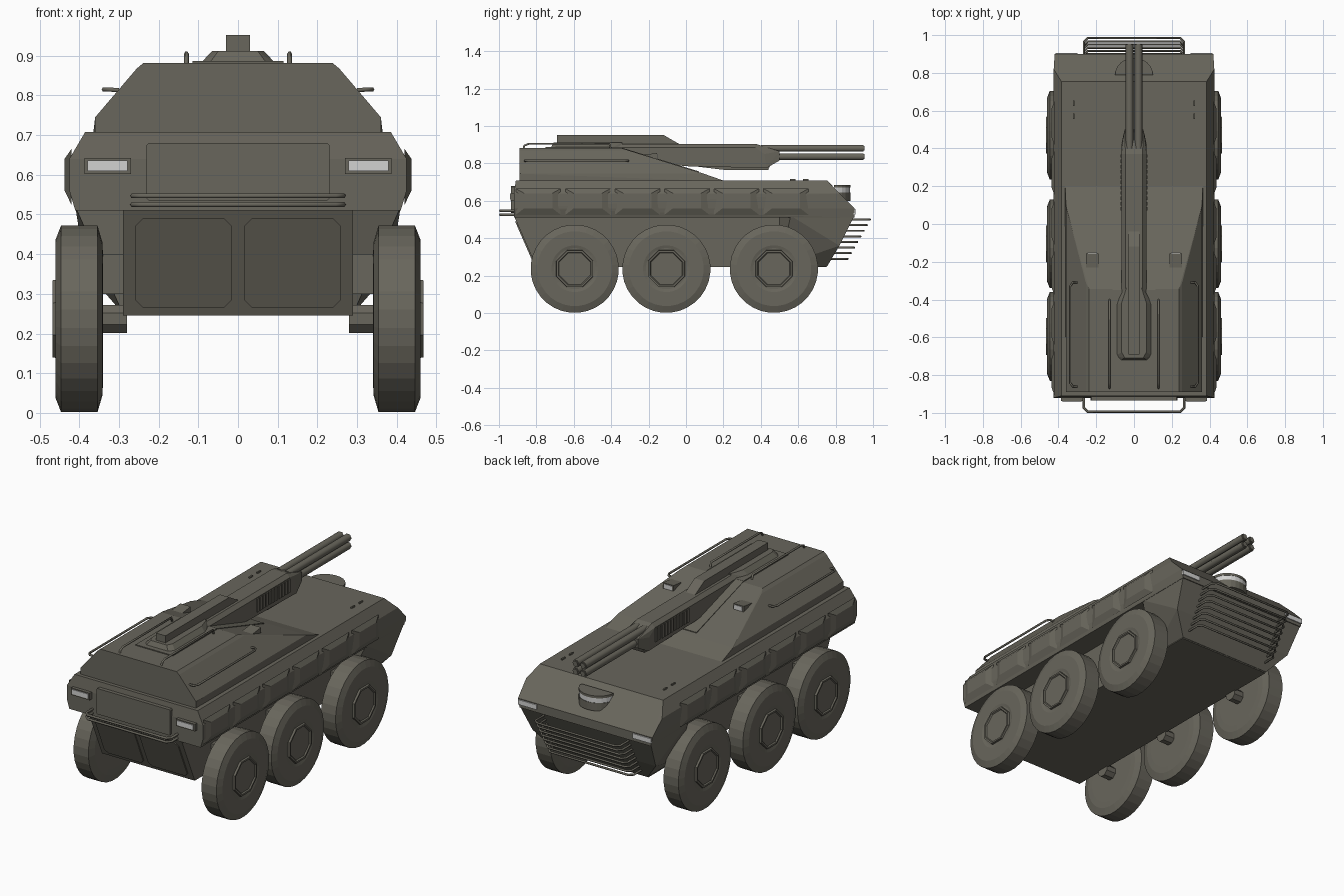
import bpy, bmesh, math
from mathutils import Matrix, Vector

cube = bpy.data.objects.get("Cube")
if cube:
    bpy.data.objects.remove(cube, do_unlink=True)


def material(name, rgb):
    m = bpy.data.materials.new(name)
    m.use_nodes = True
    m.diffuse_color = (*rgb, 1)
    m.node_tree.nodes["Principled BSDF"].inputs["Base Color"].default_value = (*rgb, 1)
    return m


ARMOUR = material("olive grey armour", (0.14, 0.133, 0.107))
LAMP = material("pale lamp glass", (0.65, 0.65, 0.64))


def finish(name, bm, mat=ARMOUR):
    bmesh.ops.recalc_face_normals(bm, faces=bm.faces)
    mesh = bpy.data.meshes.new(name)
    bm.to_mesh(mesh)
    bm.free()
    mesh.materials.append(mat)
    ob = bpy.data.objects.new(name, mesh)
    bpy.context.collection.objects.link(ob)
    return ob


def hull(name, points, mirror=False, mat=ARMOUR):
    """Convex solid around points, optionally mirrored in x."""
    bm = bmesh.new()
    for x, y, z in points:
        bm.verts.new((x, y, z))
        if mirror:
            bm.verts.new((-x, y, z))
    res = bmesh.ops.convex_hull(bm, input=bm.verts)
    junk = [g for g in res["geom_interior"] if isinstance(g, bmesh.types.BMVert)]
    bmesh.ops.delete(bm, geom=junk, context="VERTS")
    bmesh.ops.dissolve_limit(bm, angle_limit=0.01, verts=bm.verts, edges=bm.edges)
    return finish(name, bm, mat)


def box(name, xs, ys, zs, mat=ARMOUR):
    return hull(name, [(x, y, z) for x in xs for y in ys for z in zs], mat=mat)


def turned(name, profile, centre, segments, side):
    """Solid turned about the x axis from (x, radius) pairs."""
    bm = bmesh.new()
    rings = []
    for x, r in profile:
        rings.append([bm.verts.new((side * (centre[0] + x),
                                    centre[1] + r * math.cos((i + .5) * math.tau / segments),
                                    centre[2] + r * math.sin((i + .5) * math.tau / segments)))
                      for i in range(segments)])
    for a, b in zip(rings, rings[1:]):
        for i in range(segments):
            j = (i + 1) % segments
            bm.faces.new((a[i], a[j], b[j], b[i]))
    bm.faces.new(rings[0])
    bm.faces.new(rings[-1])
    return finish(name, bm)


def tube(name, points, radius):
    """Round bar along a path."""
    cu = bpy.data.curves.new(name, "CURVE")
    cu.dimensions = "3D"
    cu.bevel_depth, cu.bevel_resolution, cu.use_fill_caps = radius, 1, True
    sp = cu.splines.new("POLY")
    sp.points.add(len(points) - 1)
    for p, co in zip(sp.points, points):
        p.co = (*co, 1)
    tmp = bpy.data.objects.new(name, cu)
    mesh = bpy.data.meshes.new_from_object(tmp)
    bpy.data.objects.remove(tmp)
    mesh.materials.clear()
    mesh.materials.append(ARMOUR)
    ob = bpy.data.objects.new(name, mesh)
    bpy.context.collection.objects.link(ob)


def u_bar(name, y0, y1, z, half, radius):
    c = 0.02 if y1 > y0 else -0.02
    tube(name, [(-half, y0, z), (-half, y1 - c, z), (-half + .02, y1, z),
                (half - .02, y1, z), (half, y1 - c, z), (half, y0, z)], radius)


# Lower hull with sloped ends, and the widened nose
hull("lower_hull", [(.29, -.92, .52), (.29, -.80, .245), (.29, .75, .245), (.29, .9, .52)], True)
hull("nose_lower", [(.41, .56, .52), (.41, .9, .52), (.385, .82, .36),
                    (.29, .755, .25), (.29, .5, .25), (.29, .5, .52)], True)

# Wide upper hull
hull("upper_hull", [(.41, -.92, .51), (.425, -.92, .56), (.425, -.92, .64), (.385, -.91, .708),
                    (.41, .9, .51), (.42, .9, .56), (.425, .82, .64), (.385, .755, .708)], True)

# Lower plate panels, following the end slope
slope = .12 / .275
for s, side in ((1, "left"), (-1, "right")):
    pts = []
    for x, z in ((.015, .285), (.035, .265), (.24, .265), (.26, .285),
                 (.26, .47), (.24, .49), (.035, .49), (.015, .47)):
        y = -.92 + (.52 - z) * slope
        pts += [(s * x, y - .007, z), (s * x, y + .02, z)]
    hull(side + "_lower_panel", pts)

# End panel, lamps and bumper bars
hull("end_panel", [(x, y, z) for x, z in ((.23, .54), (.23, .675), (.225, .68), (.225, .535))
                   for y in (-.935, -.91)], True)
for s, side in ((1, "left"), (-1, "right")):
    box(side + "_lamp_frame", (s * .27, s * .387), (-.938, -.91), (.602, .642))
    box(side + "_lamp", (s * .278, s * .379), (-.942, -.935), (.61, .636), LAMP)
    box(side + "_nose_lamp", (s * .3, s * .415), (.895, .906), (.528, .555), LAMP)
for z in (.525, .547):
    u_bar("bumper_bar", -.9, -.993, z, .265, .007)

# Stacked nose guard bars
for i in range(8):
    z = .5 - i * .03
    y = .89 - (.51 - z) * .57
    u_bar("nose_guard_bar", y, y + .1, z, .265, .006)

# Wheels, hubs, axles and side armour
for s, side in ((1, "left"), (-1, "right")):
    for y in (-.595, -.105, .47):
        c = (.34, y, .237)
        turned(side + "_wheel", [(.0, .16), (.002, .195), (.014, .236), (.106, .236),
                                 (.12, .2), (.12, .125), (.116, .11)], c, 32, s)
        turned(side + "_hub", [(.1, .11), (.127, .105), (.127, .095), (.12, .09)], c, 8, s)
        turned(side + "_axle", [(-.06, .038), (.01, .038)], c, 8, s)
        box(side + "_axle_mount", (s * .28, s * .34), (y - .06, y + .06), (.3, .4))
    for i in range(6):
        y = -.79 + i * .265
        hull(side + "_armour_bulge",
             [(s * .42, y + d, z) for d in (-.12, .12) for z in (.525, .665)] +
             [(s * .437, y + d, z) for d in (-.075, .075) for z in (.56, .64)])

# Raised superstructure with a long wedge towards the nose
hull("superstructure", [(.36, -.89, .7), (.36, -.89, .745), (.255, -.89, .868), (.238, -.89, .882),
                        (.238, -.345, .882), (.255, -.31, .868), (.36, .095, .745),
                        (.365, .215, .703)], True)
box("gun_bed", (-.115, .115), (-.75, -.35), (.87, .887))
hull("gun_bed_slope", [(.115, -.35, .86), (.115, -.35, .886), (.115, .07, .757), (.115, .07, .74)], True)

# Rails, sights and deck handles
for s, side in ((1, "left"), (-1, "right")):
    tube(side + "_side_rail", [(s * .3, -.31, .813), (s * .325, -.31, .815), (s * .338, -.33, .815),
                               (s * .338, -.84, .815), (s * .325, -.86, .815), (s * .3, -.86, .813)], .006)
    tube(side + "_roof_rail", [(s * .13, -.4, .87), (s * .13, -.41, .905), (s * .13, -.84, .905),
                               (s * .13, -.865, .895), (s * .13, -.87, .87)], .006)
    hull(side + "_sight", [(s * x, y, z) for x in (.187, .253)
                           for y, z in ((-.24, .8), (-.24, .845), (-.155, .855), (-.155, .78))])
    box(side + "_sight_glass", (s * .195, s * .245), (-.157, -.152), (.825, .85), LAMP)
    for y in (.57, .64):
        box(side + "_deck_handle", (s * .315, s * .323), (y - .015, y + .015), (.7, .716))

# Half-round visor on the nose slope, glass band below its lid
arc = [(.1 * math.cos(i * math.pi / 12), .79 + .09 * math.sin(i * math.pi / 12)) for i in range(13)]
hull("visor_base", [(x, y, z) for x, y in arc for z in (.6, .645)])
hull("visor_glass", [(x * .98, y - .002, z) for x, y in arc for z in (.645, .672)], mat=LAMP)
hull("visor_lid", [(x, y, z) for x, y in arc for z in (.672, .685)])

# Gun cradle, receiver, top cover and shroud
cradle = [(.105, -.70), (.08, -.73), (.105, -.43), (.065, -.35)]
hull("gun_cradle", [(x, y, .87) for x, y in cradle] +
     [(x * .62, y * .97, .912) for x, y in cradle], True)
hull("gun_top_cover", [(.03, -.69, .89), (.03, -.69, .952), (.03, -.12, .952),
                       (.03, -.03, .9), (.03, -.03, .88)], True)
hull("gun_shroud", [(.065, -.4, .83), (.065, -.4, .885), (.045, -.4, .905), (.045, .37, .905),
                    (.065, .37, .885), (.065, .0, .785), (.065, .43, .775), (.065, .42, .85),
                    (.05, .5, .815), (.05, .5, .865)], True)
hull("gun_lower_lip", [(.05, .0, .79), (.05, .2, .766), (.05, .44, .766), (.05, .45, .79)], True)
for s, side in ((1, "left"), (-1, "right")):
    for i in range(11):
        y = .08 + i * .028
        box(side + "_cooling_fin", (s * .06, s * .071), (y - .009, y + .009), (.805, .88))

# Four barrels
for x in (-.024, .024):
    for z in (.836, .881):
        tube("barrel", [(x, .4, z), (x, .95, z)], .021)
        tube("barrel_muzzle", [(x, .94, z), (x, .955, z)], .015)
